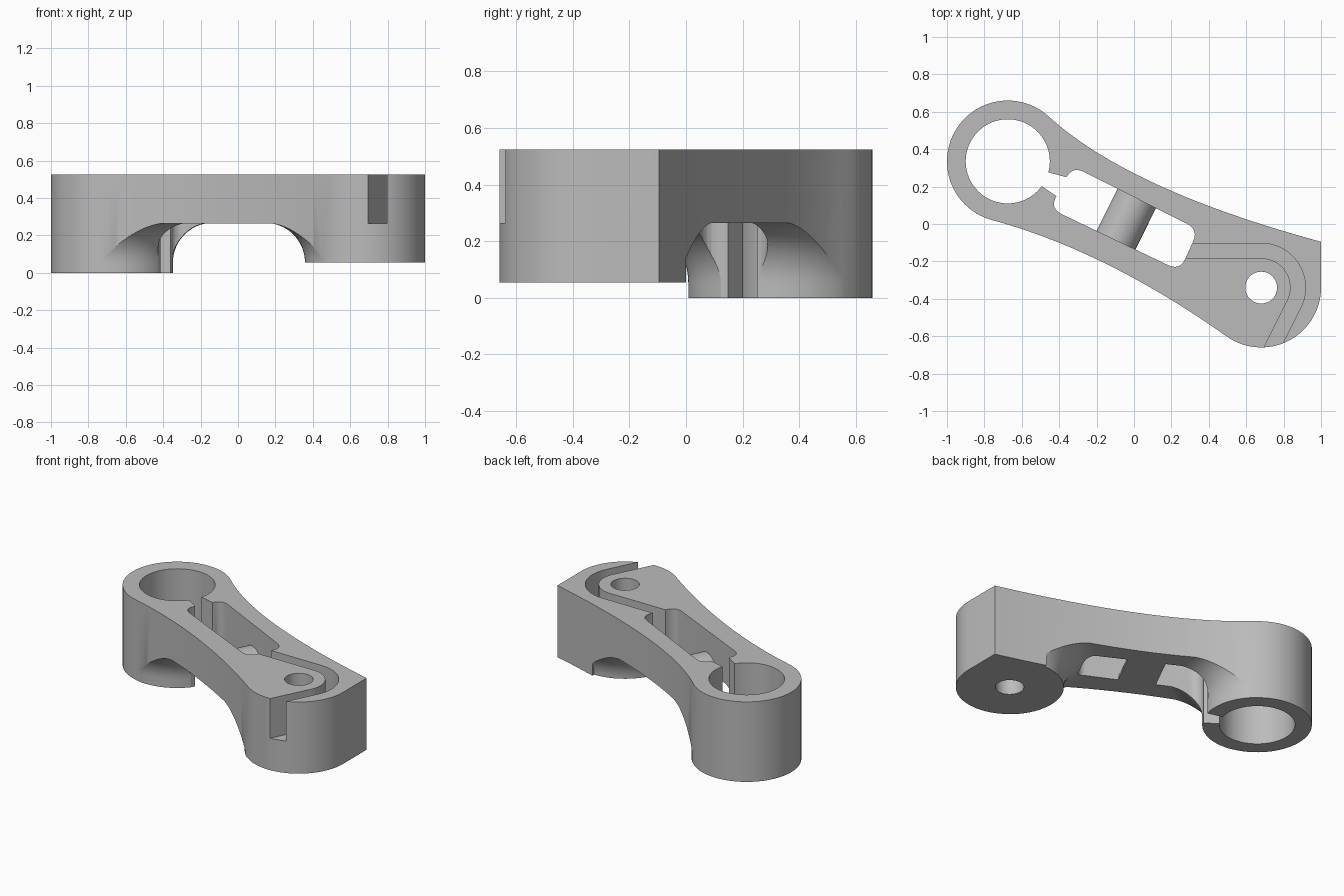
import bpy, bmesh, math
from mathutils import Vector

if "Cube" in bpy.data.objects:
    bpy.data.objects.remove(bpy.data.objects["Cube"])

grey = bpy.data.materials.new("grey metal")
grey.diffuse_color = (0.5, 0.5, 0.5, 1)
grey.use_nodes = True
grey.node_tree.nodes["Principled BSDF"].inputs["Base Color"].default_value = grey.diffuse_color

BOSS, FOOT = (-0.675, 0.335), (0.68, -0.34)   # centres of the two ends
WEB, TOP = 0.265, 0.525                       # underside of web, top face


def loft(name, rings):
    """Closed solid through equal-length rings of 3D points."""
    bm = bmesh.new()
    rows = [[bm.verts.new(p) for p in r] for r in rings]
    n = len(rows[0])
    for a, b in zip(rows, rows[1:]):
        for i in range(n):
            j = (i + 1) % n
            bm.faces.new((a[i], a[j], b[j], b[i]))
    bm.faces.new(rows[0][::-1])
    bm.faces.new(rows[-1])
    bmesh.ops.recalc_face_normals(bm, faces=bm.faces)
    me = bpy.data.meshes.new(name)
    bm.to_mesh(me)
    bm.free()
    ob = bpy.data.objects.new(name, me)
    me.materials.append(grey)
    bpy.context.collection.objects.link(ob)
    return ob


def prism(name, pts, z0, z1):
    return loft(name, [[(x, y, z) for x, y in pts] for z in (z0, z1)])


def arc(c, r, a0, a1, n):
    angles = [math.radians(a0 + (a1 - a0) * i / n) for i in range(n + 1)]
    return [(c[0] + r * math.cos(a), c[1] + r * math.sin(a)) for a in angles]


def bezier(s, c, e, n):
    s, c, e = Vector(s), Vector(c), Vector(e)
    ts = [i / n for i in range(n + 1)]
    return [tuple(s * (1 - t) ** 2 + c * 2 * t * (1 - t) + e * t * t) for t in ts]


def rounded(corners, r):
    out = []
    for i, p in enumerate(corners):
        p = Vector(p)
        a = (Vector(corners[i - 1]) - p).normalized() * r
        b = (Vector(corners[(i + 1) % len(corners)]) - p).normalized() * r
        out += bezier(p + a, p, p + b, 6)
    return out


def circle(c, r, n=64):
    return arc(c, r, 0, 360, n)[:-1]


def combine(ob, tool, op):
    mod = ob.modifiers.new("combine", 'BOOLEAN')
    mod.operation, mod.object, mod.solver = op, tool, 'EXACT'
    bpy.context.view_layer.objects.active = ob
    bpy.ops.object.modifier_apply(modifier=mod.name)
    bpy.data.objects.remove(tool, do_unlink=True)


def flare(name, c, r, z0):
    """Round foot whose side sweeps out into the web."""
    prof = [(r, z0)] + ([(r, 0.055)] if z0 < 0.05 else [])
    for i in range(1, 17):
        a = math.pi / 2 * i / 16
        prof.append((r + 0.212 * (1 - math.cos(a)), 0.055 + 0.212 * math.sin(a)))
    prof.append((r + 0.212, 0.3))
    return loft(name, [[(x, y, z) for x, y in circle(c, q, 96)] for q, z in prof])


# arm: full-height outline with concave flanks and one square corner
outline = arc(BOSS, 0.325, 47.5, 254.9, 48)
outline += bezier(outline[-1], (-0.15, -0.144), (0.497, -0.602), 28)[1:-1]
outline += arc(FOOT, 0.32, 235, 360, 30)
outline += bezier((1, -0.095), (-0.029, 0.184), outline[0], 28)[:-1]
arm = prism("arm", outline, 0, TOP)

# underside: raised web with a flared foot at each end
under = prism("underside", [(-1.2, -1), (1.2, -1), (1.2, 1), (-1.2, 1)], WEB, 0.7)
combine(under, flare("boss_flare", BOSS, 0.327, -0.01), 'UNION')
combine(under, flare("foot_flare", FOOT, 0.322, 0.055), 'UNION')
corner = [(0.68, -0.34), (1.1, -0.34), (1.1, 0.1), (0.68, 0.1)]
combine(under, prism("foot_corner", corner, 0.055, 0.3), 'UNION')
combine(arm, under, 'INTERSECT')

# clamp bore, clamp slot, long pocket and pin hole, all right through
slot = [(-0.55, 0.3), (-0.34, 0.245), (-0.39, 0.132), (-0.55, 0.24)]
pocket = rounded([(-0.33, 0.31), (-0.45, 0.083), (0.245, -0.25), (0.345, -0.03)], 0.07)
for name, pts in (("bore", circle(BOSS, 0.225)), ("slot", slot),
                  ("pocket", pocket), ("pin_hole", circle(FOOT, 0.085, 48))):
    combine(arm, prism(name, pts, -0.2, 0.8), 'DIFFERENCE')

# groove running round the pin hole and out through the rim
exit_dir = Vector((-0.447, -0.894)) * 0.5
outer, inner = arc(FOOT, 0.237, 90, -26.6, 24), arc(FOOT, 0.157, 90, -26.6, 24)
path = [(0.25, outer[0][1])] + outer + [tuple(Vector(outer[-1]) + exit_dir)]
path += [tuple(Vector(inner[-1]) + exit_dir)] + inner[::-1] + [(0.25, inner[0][1])]
combine(arm, prism("groove", path, WEB, 0.8), 'DIFFERENCE')

# crossbar: rounded rib bridging the pocket
along, across = Vector((0.895, -0.446, 0)), Vector((0.446, 0.895, 0))
rib = arc((0, WEB), 0.115, 0, 180, 24)
mid = Vector((-0.04, 0.026, 0))
combine(arm, loft("crossbar", [[mid + along * u + across * s + Vector((0, 0, z))
                                for u, z in rib] for s in (-0.155, 0.155)]), 'UNION')

bpy.ops.object.select_all(action='DESELECT')
arm.select_set(True)
bpy.context.view_layer.objects.active = arm
bpy.ops.object.shade_smooth_by_angle(angle=math.radians(30))
